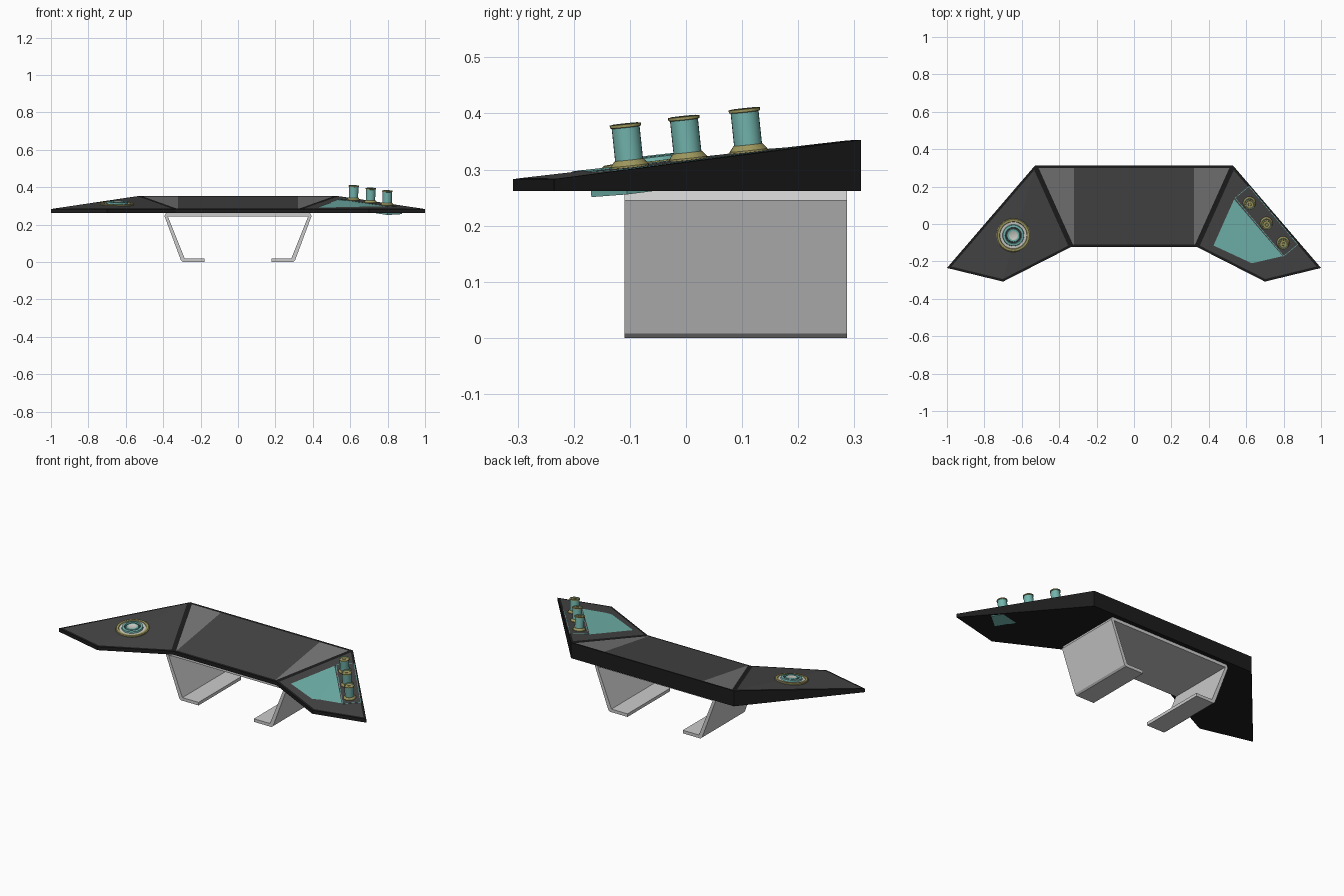
import bpy, bmesh, math
from mathutils import Vector, Matrix

if "Cube" in bpy.data.objects:
    bpy.data.objects.remove(bpy.data.objects["Cube"])


def mat(name, *c):
    m = bpy.data.materials.new(name)
    m.diffuse_color = (*c, 1)
    m.use_nodes = True
    m.node_tree.nodes["Principled BSDF"].inputs["Base Color"].default_value = m.diffuse_color
    return m


BLACK = mat("black", .012, .012, .012)
DARK = mat("dark", .06, .06, .06)
GREY = mat("mid_grey", .18, .18, .18)
TEAL = mat("teal", .17, .46, .42)
OLIVE = mat("olive", .34, .31, .11)
PALE = mat("pale", .6, .6, .56)


def finish(bm, name, mats=(), smooth=False):
    bmesh.ops.recalc_face_normals(bm, faces=bm.faces)
    me = bpy.data.meshes.new(name)
    bm.to_mesh(me)
    bm.free()
    for m in mats:
        me.materials.append(m)
    ob = bpy.data.objects.new(name, me)
    bpy.context.collection.objects.link(ob)
    if smooth:
        bpy.context.view_layer.objects.active = ob
        ob.select_set(True)
        bpy.ops.object.shade_smooth_by_angle(angle=math.radians(35))
        ob.select_set(False)
    return ob


def lathe(name, profile, bands, mats, origin, normal, n=32):
    """Spin (radius, height) points; one material index per band."""
    bm = bmesh.new()
    rings = [[bm.verts.new((r * math.cos(2 * math.pi * i / n), r * math.sin(2 * math.pi * i / n), z))
              for i in range(n)] for r, z in profile]
    for a, b, k in zip(rings, rings[1:], bands):
        for i in range(n):
            j = (i + 1) % n
            bm.faces.new((a[i], a[j], b[j], b[i])).material_index = k
    bm.faces.new(rings[0][::-1])
    bm.faces.new(rings[-1]).material_index = bands[-1]
    q = Vector((0, 0, 1)).rotation_difference(Vector(normal))
    bm.transform(Matrix.Translation(origin) @ q.to_matrix().to_4x4())
    return finish(bm, name, mats, True)


# Desk corners: inner front, back, tip, outer front
LOW, HIGH, BASE = .283, .353, .262
A, B = Vector((.335, -.122, LOW)), Vector((.53, .312, HIGH))
T, F = Vector((1, -.235, LOW)), Vector((.70, -.308, LOW))
N_OUT = (T - F).cross(B - F).normalized()
N_IN = (F - A).cross(B - A).normalized()


def top_z(x, y):
    return min(F.z - (n.x * (x - F.x) + n.y * (y - F.y)) / n.z for n in (N_OUT, N_IN))


# Desk body with black rims and inset panels
bm = bmesh.new()
flip = lambda p: Vector((-p.x, p.y, p.z))
loop = [A, F, T, B, flip(B), flip(T), flip(F), flip(A)]
top = [bm.verts.new(p) for p in loop]
bot = [bm.verts.new((p.x, p.y, BASE)) for p in loop]
for i in range(8):
    j = (i + 1) % 8
    bm.faces.new((bot[i], bot[j], top[j], top[i]))
bm.faces.new(bot[::-1])
centre = bm.faces.new([top[i] for i in (0, 3, 4, 7)])
wings = [[bm.faces.new([top[i] for i in t]) for t in pair]
         for pair in (((0, 1, 3), (1, 2, 3)), ((7, 4, 6), (6, 4, 5)))]
bmesh.ops.recalc_face_normals(bm, faces=bm.faces)
for region in [[centre]] + wings:
    bmesh.ops.inset_region(bm, faces=region, thickness=.013, use_even_offset=True)
    for f in region:
        f.material_index = 1
for s in (-1, 1):
    fs = [f for f in bm.faces if f.material_index == 1 and abs(f.calc_center_median().x) < .2]
    geom = fs + list({e for f in fs for e in f.edges}) + list({v for f in fs for v in f.verts})
    bmesh.ops.bisect_plane(bm, geom=geom, plane_co=(s * .322, 0, 0), plane_no=(1, 0, 0))
for f in bm.faces:
    c = f.calc_center_median()
    if f.material_index == 1 and .322 < abs(c.x) < .48 and c.y > 0 and \
            all(abs(v.co.x) < .53 and v.co.y > -.125 for v in f.verts):
        f.material_index = 2
finish(bm, "desk_top", (BLACK, DARK, GREY))

# Bent sheet stand
outer = [(.18, 0), (.295, 0), (.305, .008), (.393, .245), (.385, .262)]
inner = [(.375, .244), (.285, .018), (.18, .018)]
bm = bmesh.new()
prof = outer + [(-x, z) for x, z in outer[::-1]]
prof += [(-x, z) for x, z in inner[::-1]][::-1][::-1] + inner
vs = [bm.verts.new((x, -.11, z)) for x, z in prof]
face = bm.faces.new(vs)
ext = bmesh.ops.extrude_face_region(bm, geom=[face])
bmesh.ops.translate(bm, vec=(0, .397, 0), verts=[v for v in ext["geom"] if isinstance(v, bmesh.types.BMVert)])
finish(bm, "stand")

# Screen draped over the right wing
bm = bmesh.new()
bm.faces.new([bm.verts.new((x, y, 0)) for x, y in ((.535, .132), (.425, -.115), (.63, -.21), (.795, -.172))])
d = B - F
bmesh.ops.bisect_plane(bm, geom=bm.verts[:] + bm.edges[:] + bm.faces[:], plane_co=(F.x, F.y, 0),
                       plane_no=(d.y, -d.x, 0))
for v in bm.verts:
    v.co.z = top_z(v.co.x, v.co.y) + .002
finish(bm, "screen", (TEAL,))

# Tilted knob housing with dark face
along = Vector((.262, -.315, 0))
along = (along - N_OUT * along.dot(N_OUT)).normalized()
across = N_OUT.cross(along)
mid = Vector((.708, .015, 0))
mid.z = top_z(.708, .015)
rot = Matrix((along, across, N_OUT)).transposed().to_4x4()
bm = bmesh.new()
bmesh.ops.create_cube(bm, size=1, matrix=Matrix.Translation(mid - N_OUT * .021) @ rot
                      @ Matrix.Diagonal((.41, .1, .046, 1)))
bm.normal_update()
face = max(bm.faces, key=lambda f: f.normal.z)
bmesh.ops.inset_region(bm, faces=[face], thickness=.004)
face.material_index = 1
finish(bm, "knob_housing", (TEAL, DARK))

# Three knobs
for i, (x, y) in enumerate(((.617, .112), (.708, .004), (.797, -.1))):
    lathe(f"knob_{i + 1}",
          [(.034, -.004), (.034, .004), (.026, .014), (.025, .014), (.025, .072), (.028, .073),
           (.028, .078), (.022, .079), (.02, .076), (.009, .076), (.008, .079)],
          [0, 0, 0, 1, 0, 0, 0, 1, 0, 0], (OLIVE, TEAL),
          (x, y, top_z(x, y) + .001), N_OUT, 24)

# Dial on the left wing
n = (N_OUT + N_IN).normalized()
lathe("dial",
      [(.09, -.012), (.09, .003), (.086, .006), (.074, .006), (.072, .003), (.058, .003), (.056, .012),
       (.044, .014), (.042, .006), (.036, .006), (.034, .012), (.024, .013), (.022, .012)],
      [0, 0, 0, 0, 2, 1, 1, 1, 3, 1, 1, 2], (OLIVE, TEAL, PALE, DARK),
      (-.645, -.06, top_z(.645, -.06)), (-n.x, n.y, n.z))
